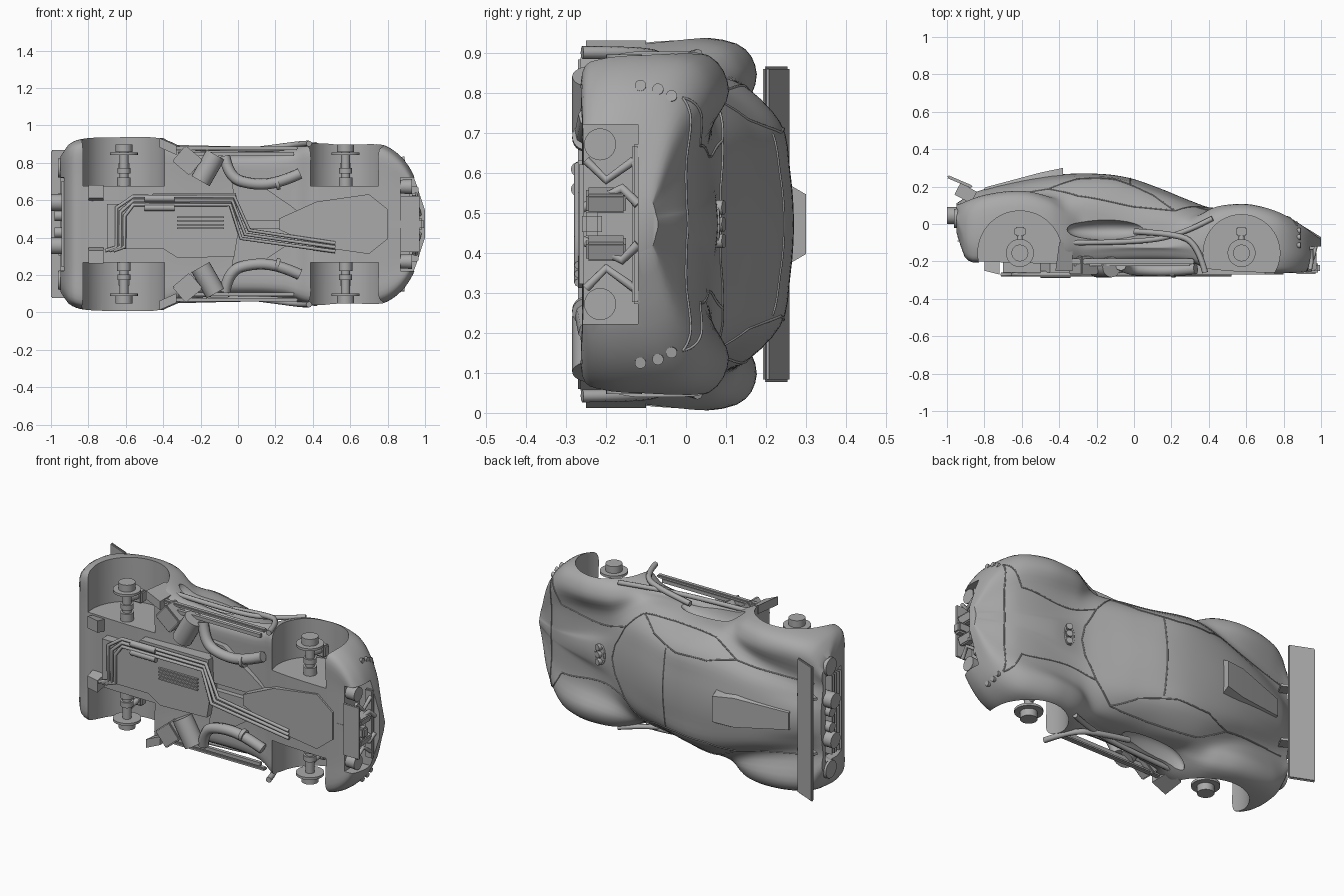
import bpy, bmesh, math
from mathutils import Vector, Matrix

MID = 0.4725  # mirror plane: the car lies on its side, its width runs along z
cube = bpy.data.objects.get("Cube")
if cube:
    bpy.data.objects.remove(cube)

grey = bpy.data.materials.new("plain_grey")
grey.use_nodes = True
grey.diffuse_color = (0.4, 0.4, 0.4, 1)
grey.node_tree.nodes["Principled BSDF"].inputs["Base Color"].default_value = (0.4, 0.4, 0.4, 1)


def add(name, data):
    data.materials.append(grey)
    ob = bpy.data.objects.new(name, data)
    bpy.context.collection.objects.link(ob)
    return ob


def finish(name, bm):
    bmesh.ops.recalc_face_normals(bm, faces=bm.faces)
    me = bpy.data.meshes.new(name)
    bm.to_mesh(me)
    bm.free()
    me.shade_smooth()
    me.set_sharp_from_angle(angle=math.radians(35))
    return add(name, me)


def box(name, centre, size, angle=0, axis='Y', bevel=0.0):
    bm = bmesh.new()
    m = Matrix.Translation(centre) @ Matrix.Rotation(math.radians(angle), 4, axis)
    bmesh.ops.create_cube(bm, size=1, matrix=m @ Matrix.Diagonal((*size, 1)))
    if bevel:
        bmesh.ops.bevel(bm, geom=bm.edges[:], offset=bevel, segments=2, affect='EDGES')
    return finish(name, bm)


def rod(name, a, b, r, r2=None, sides=24):
    a, b = Vector(a), Vector(b)
    m = Matrix.Translation((a + b) / 2) @ (b - a).to_track_quat('Z', 'Y').to_matrix().to_4x4()
    bm = bmesh.new()
    bmesh.ops.create_cone(bm, cap_ends=True, segments=sides, radius1=r,
                          radius2=r if r2 is None else r2, depth=(b - a).length, matrix=m)
    return finish(name, bm)


def tube(name, pts, r, smooth=True):
    cu = bpy.data.curves.new(name, 'CURVE')
    cu.dimensions = '3D'
    cu.bevel_depth, cu.bevel_resolution, cu.use_fill_caps = r, 2, True
    sp = cu.splines.new('NURBS' if smooth else 'POLY')
    sp.points.add(len(pts) - 1)
    for p, co in zip(sp.points, pts):
        p.co = (*co, 1)
    sp.use_endpoint_u, sp.order_u = True, 3
    return add(name, cu)


def prism(name, outline, offset):
    bm = bmesh.new()
    f = bm.faces.new([bm.verts.new(p) for p in outline])
    out = bmesh.ops.extrude_face_region(bm, geom=[f])["geom"]
    bmesh.ops.translate(bm, vec=offset, verts=[v for v in out if isinstance(v, bmesh.types.BMVert)])
    return finish(name, bm)


# Body guide lines along the length
def guide(*k):
    def at(x):
        i = max(j for j in range(len(k) - 1) if j == 0 or k[j][0] <= x)
        slope = lambda j: ((k[min(j + 1, len(k) - 1)][1] - k[max(j - 1, 0)][1])
                           / (k[min(j + 1, len(k) - 1)][0] - k[max(j - 1, 0)][0]))
        d = k[i + 1][0] - k[i][0]
        t = (x - k[i][0]) / d
        return (k[i][1] * (1 + 2 * t) * (1 - t) ** 2 + k[i + 1][1] * t * t * (3 - 2 * t)
                + d * (slope(i) * t * (1 - t) ** 2 + slope(i + 1) * t * t * (t - 1)))
    return at


width = guide((-.95, .36), (-.9, .43), (-.8, .46), (-.6, .472), (-.45, .467), (-.36, .44), (-.27, .4), (0, .385),
              (.25, .395), (.36, .43), (.5, .442), (.75, .43), (.85, .38), (.93, .28), (1, .1))
floor = guide((-.95, -.04), (-.9, -.18), (-.8, -.2), (-.4, -.21), (0, -.19), (.3, -.2), (.4, -.24), (.75, -.26), (1, -.25))
fender = guide((-.95, .1), (-.8, .155), (-.6, .177), (-.45, .14), (-.3, .04), (-.1, -.02), (.15, -.04), (.3, .01),
               (.42, .085), (.55, .107), (.65, .1), (.78, .06), (.9, -.01), (1, -.09))
inset = guide((-.95, .09), (-.5, .09), (-.3, .03), (.25, .03), (.45, .1), (.8, .1), (1, .04))
belt_w = guide((-.95, .2), (-.6, .27), (-.3, .35), (0, .34), (.25, .33), (.45, .25), (.8, .19), (1, .045))
belt_h = guide((-.95, .09), (-.6, .15), (-.3, .14), (0, .08), (.25, .045), (.45, .065), (.8, .03), (1, -.08))
roof_w = guide((-.95, .12), (-.6, .18), (-.3, .25), (0, .25), (.25, .24), (.5, .13), (1, .025))
roof_h = guide((-.95, .1), (-.6, .205), (-.3, .235), (-.1, .225), (.14, .15), (.4, .075), (.8, .03), (1, -.075))
crown = guide((-.95, .11), (-.85, .17), (-.6, .235), (-.4, .265), (-.18, .268), (-.02, .245), (.14, .19),
              (.3, .125), (.42, .085), (.6, .077), (.78, .04), (.9, -.01), (1, -.07))


def surface(x, t, side=1):
    w, b, f, r, c = width(x), floor(x), fender(x), roof_w(x), crown(x)
    ring = [(0, b), (w * .55, b), (w - .05, b), (w - .01, b + .05), (w, b + .45 * (f - b)), (w - .02, f - .05),
            (w - inset(x), f), (belt_w(x), belt_h(x)), (r, roof_h(x)), (r / 2, (roof_h(x) + 3 * c) / 4), (0, c)]
    ring = [Vector(p) for p in [(-ring[1][0], b)] + ring + [(-r / 2, ring[9][1])]]
    i = min(int(t), 9)
    u = t - i
    p, q, s, e = ring[i:i + 4]
    v = (2 * q + (s - p) * u + (2 * p - 5 * q + 4 * s - e) * u * u + (3 * q - p - 3 * s + e) * u ** 3) / 2
    return Vector((x, v.y, MID + side * v.x))


# Body shell
bm = bmesh.new()
steps, per = 90, 4
rings = []
for i in range(steps + 1):
    x = -.95 + 1.95 * i / steps
    half = [surface(x, j / per) for j in range(10 * per + 1)]
    other = [surface(x, j / per, -1) for j in range(10 * per - 1, 0, -1)]
    rings.append([bm.verts.new(p) for p in half + other])
for a, b in zip(rings, rings[1:]):
    for j in range(len(a)):
        k = (j + 1) % len(a)
        bm.faces.new((a[j], a[k], b[k], b[j]))
bm.faces.new(rings[0])
bm.faces.new(rings[-1])
body = finish("body_shell", bm)

# Wheel wells, side intakes, nose and tail openings
cutters = [box("nose_cut", (.95, -.22, MID), (.16, .2, .5)), box("tail_cut", (-.95, -.02, MID), (.1, .17, .5))]
for s in (1, -1):
    for x, r in ((-.61, .225), (.575, .205)):
        cutters.append(rod("well_cut", (x, -.155, MID + s * .205), (x, -.155, MID + s * .6), r, sides=64))
    bm = bmesh.new()
    bmesh.ops.create_uvsphere(bm, u_segments=32, v_segments=16, radius=1,
                              matrix=Matrix.Translation((-.14, -.03, MID + s * .42)) @ Matrix.Diagonal((.22, .06, .11, 1)))
    cutters.append(finish("intake_cut", bm))
bpy.context.view_layer.objects.active = body
for c in cutters:
    mod = body.modifiers.new("cut", 'BOOLEAN')
    mod.operation, mod.solver, mod.object = 'DIFFERENCE', 'EXACT', c
    bpy.ops.object.modifier_apply(modifier=mod.name)
    bpy.data.objects.remove(c)
body.data.shade_smooth()
body.data.set_sharp_from_angle(angle=math.radians(35))

seams = {
    "windshield_seam": [(.42, 10), (.4, 9), (.33, 8), (.22, 7.3)],
    "window_top_seam": [(.22, 7.3), (.1, 7.9), (-.1, 8.2), (-.3, 8.1), (-.46, 7.5)],
    "window_belt_seam": [(.22, 7.3), (0, 7.1), (-.3, 7.1), (-.46, 7.5)],
    "roof_seam": [(-.02, 10), (-.02, 8.2)],
    "hood_seam": [(.33, 8), (.6, 7.4), (.78, 7), (.87, 5.5)],
    "hood_lip_seam": [(.87, 10), (.87, 7), (.87, 5.5)],
    "rear_deck_seam": [(-.46, 7.5), (-.7, 7.2), (-.9, 7)]}
for s in (1, -1):
    side = "left" if s > 0 else "right"
    at = lambda x, h, w: (x, h, MID + s * w)
    for name, keys in seams.items():
        pts = [surface(a[0] + (b[0] - a[0]) * i / 12, a[1] + (b[1] - a[1]) * i / 12, s)
               for a, b in zip(keys, keys[1:]) for i in range(13)]
        tube(f"{side}_{name}", pts, .0035, False)

    # Axles and hubs
    for x, end in ((-.61, "rear"), (.575, "front")):
        rod(f"{side}_{end}_axle", at(x, -.155, .19), at(x, -.155, .4), .024)
        for w, r, d in ((.2, .036, .05), (.27, .034, .03), (.37, .075, .014), (.385, .045, .04)):
            rod(f"{side}_{end}_hub", at(x, -.155, w), at(x, -.155, w + d), r)
        box(f"{side}_{end}_upright", at(x, -.04, .3), (.06, .05, .07), bevel=.008)
        rod(f"{side}_{end}_damper", at(x, -.04, .3), at(x, -.15, .32), .015)

    # Sills and sweeping side blades
    box(f"{side}_sill", at(-.01, -.2, .405), (.66, .03, .018), bevel=.005)
    box(f"{side}_inner_sill", at(-.01, -.215, .375), (.62, .02, .02))
    tube(f"{side}_upper_blade", [at(.42, .03, .425), at(.25, -.06, .4), at(0, -.1, .4), at(-.35, -.1, .41)], .014)
    tube(f"{side}_lower_blade", [at(.0, -.04, .385), at(.2, -.05, .41), at(.34, -.1, .43), at(.38, -.26, .43)], .016)
    prism(f"{side}_arch_flap", [at(-.42, -.25, .46), at(-.33, -.25, .42), at(-.33, -.1, .42), at(-.4, -.1, .46)],
          (0, 0, -s * .05))

    # Intercooler can, filter box and hose under the floor
    rod(f"{side}_can", at(-.2, -.23, .23), at(-.12, -.23, .37), .055)
    box(f"{side}_filter_box", at(-.27, -.22, .34), (.12, .1, .11), s * 40, bevel=.006)
    tube(f"{side}_hose", [at(-.07, -.22, .36), at(-.05, -.24, .25), at(.08, -.25, .21), at(.22, -.25, .22),
                          at(.33, -.24, .27)], .03)
    rod(f"{side}_hose_clamp", at(.2, -.25, .215), at(.22, -.25, .22), .035)
    prism(f"{side}_floor_tub", [at(-.04, -.19, .26), at(.06, -.19, .25), at(.28, -.19, .1), at(.38, -.19, .02),
                                at(0, -.19, .02)], (0, -.03, 0))
    prism(f"{side}_diffuser_fin", [at(-.8, -.18, .12), at(-.72, -.18, .12), at(-.72, -.27, .14), at(-.8, -.25, .14)],
          (0, 0, s * .07))

    # Nose lamps, struts and headlamps
    rod(f"{side}_nose_lamp", at(.86, -.215, .2), at(.93, -.215, .2), .036, .04)
    tube(f"{side}_nose_strut", [at(.95, -.13, .16), at(.95, -.2, .11), at(.94, -.25, .16)], .011, False)
    tube(f"{side}_nose_arm", [at(.93, -.26, .04), at(.96, -.16, .09), at(.97, -.12, .05)], .012, False)
    box(f"{side}_nose_panel", at(.94, -.2, .06), (.06, .1, .05), 20, bevel=.006)
    for t in (4.3, 4.75, 5.2):
        p = surface(.885, t, s)
        rod(f"{side}_headlamp", p - Vector((.02, 0, 0)), p + Vector((.006, 0, s * .004)), .014)

    # Tail lamps, exhausts and wing stays
    rod(f"{side}_tail_lamp", at(-.9, .03, .3), at(-.962, .03, .3), .06, .05)
    rod(f"{side}_exhaust", at(-.88, .045, .115), at(-1, .045, .115), .045)
    rod(f"{side}_exhaust_core", at(-.88, .045, .045), at(-.98, .045, .045), .028)
    box(f"{side}_wing_stay", at(-.9, .165, .16), (.1, .07, .015), -28, 'Z')

# Rear wing and roof scoop
box("rear_wing", (-.932, .226, MID), (.145, .016, .79), -23, 'Z', .006)
bm = bmesh.new()
ends = [[bm.verts.new((x, y, MID + w)) for w, y in ((-a, lo), (-b, hi), (b, hi), (a, lo))]
        for x, a, b, lo, hi in ((-.8, .07, .05, .12, .195), (-.5, .11, .085, .2, .275), (-.38, .11, .075, .24, .3))]
for p, q in zip(ends, ends[1:]):
    for j in range(4):
        bm.faces.new((p[j], p[j - 1], q[j - 1], q[j]))
bm.faces.new(ends[0])
front = bm.faces.new(ends[-1])
bmesh.ops.inset_individual(bm, faces=[front], thickness=.008, depth=-.04)
finish("roof_scoop", bm)

# Hood vent
for i in (-1, 0, 1):
    rod("hood_vent", (.5, .065, MID + i * .042), (.51, .095, MID + i * .042), .018)
tube("hood_vent_rim", [surface(.5 + .03 * math.cos(a), 10 - abs(math.sin(a)) * .85, 1 if math.sin(a) > 0 else -1)
                       for a in [k * math.pi / 12 for k in range(25)]], .005, False)

# Tail grille and nose keel
for i in range(5):
    box("tail_slat", (-.92, -.09 + i * .022, MID), (.05, .006, .46))
box("nose_keel", (.84, -.235, MID), (.31, .05, .06), bevel=.01)
box("nose_crossbar", (.94, -.125, MID), (.05, .02, .4), bevel=.005)
box("nose_splitter", (.92, -.262, MID), (.1, .012, .3))
prism("front_subframe", [(x, -.21, MID + w) for x, w in ((.22, -.03), (.42, -.12), (.7, -.16), (.8, -.08), (.8, .08),
                                                        (.7, .16), (.42, .12), (.22, .03))], (0, -.06, 0))

# Underfloor plate, slats and pipes
prism("floor_plate", [(x, -.19, z) for x, z in ((-.7, .34), (-.4, .34), (-.32, .29), (-.02, .3), (0, .42), (-.01, .64),
                                               (-.45, .64), (-.5, .58), (-.7, .58))], (0, -.07, 0))
for i in range(4):
    box("floor_slat", (-.2, -.265, .45 + i * .02), (.25, .014, .008))
for i in range(3):
    d = i * .022
    tube("floor_pipe", [(-.71 + d, -.27, .33), (-.65 + d, -.27, .35), (-.65 + d, -.27, .56 - d), (-.56, -.27, .62 - d),
                        (-.02 - d / 2, -.27, .62 - d), (.06 - d, -.27, .44 - d), (.52, -.27, .37 - d)], .01, False)
for z in (.61, .56):
    rod("silencer", (-.5, -.27, z), (-.34, -.27, z), .018)
